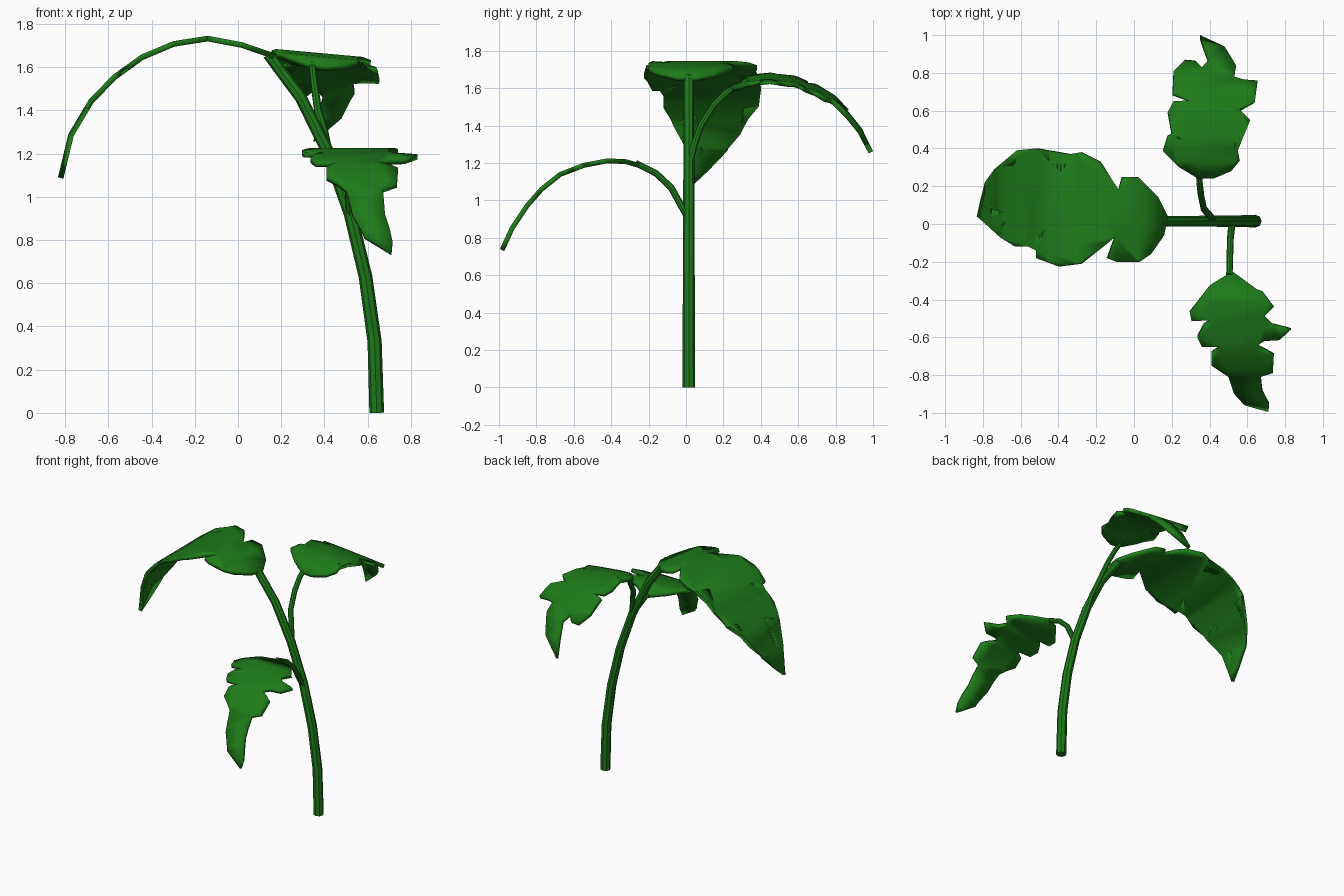
import bpy, bmesh
from mathutils import Vector

green = bpy.data.materials.new("leaf_green")
green.diffuse_color = (0.013, 0.2, 0.01, 1)


def finish(ob):
    ob.data.materials.clear()
    ob.data.materials.append(green)
    bpy.ops.object.select_all(action='DESELECT')
    ob.select_set(True)
    bpy.context.view_layer.objects.active = ob
    if ob.type == 'CURVE':
        bpy.ops.object.convert(target='MESH')
    bpy.ops.object.shade_smooth_by_angle(angle=0.6)


def stalk(name, pts, r0, r1):
    """Tapered round stalk along a path."""
    cu = bpy.data.curves.new(name, 'CURVE')
    cu.dimensions = '3D'
    cu.bevel_depth = 1
    cu.bevel_resolution = 2
    cu.use_fill_caps = True
    sp = cu.splines.new('POLY')
    sp.points.add(len(pts) - 1)
    for i, p in enumerate(pts):
        sp.points[i].co = (*p, 1)
        sp.points[i].radius = r0 + (r1 - r0) * i / (len(pts) - 1)
    ob = bpy.data.objects.new(name, cu)
    bpy.context.collection.objects.link(ob)
    finish(ob)


def leaf(name, outline, axis, bend, tilt=0.0, mid=0.0, thick=0.026):
    """Flat lobed outline (x, y) drooped over a bend profile (position on axis, z)."""
    bend = sorted(bend)
    bm = bmesh.new()
    bm.faces.new([bm.verts.new((x, y, 0)) for x, y in outline])
    bmesh.ops.triangulate(bm, faces=bm.faces[:])
    n = Vector((1, 0, 0)) if axis == 0 else Vector((0, 1, 0))
    for u, _ in bend[1:-1]:                      # crease lines across the leaf
        bmesh.ops.bisect_plane(bm, geom=bm.verts[:] + bm.edges[:] + bm.faces[:],
                               plane_co=n * u, plane_no=n, dist=1e-5)
    for v in bm.verts:
        u = v.co[axis]
        for (a, za), (b, zb) in zip(bend, bend[1:]):
            if u <= b + 1e-6:
                break
        t = min(max((u - a) / (b - a), 0), 1)
        v.co.z = za + (zb - za) * t + tilt * (v.co[1 - axis] - mid)
    for f in bm.faces:
        f.normal_update()
        if f.normal.z < 0:
            f.normal_flip()
    me = bpy.data.meshes.new(name)
    bm.to_mesh(me)
    ob = bpy.data.objects.new(name, me)
    bpy.context.collection.objects.link(ob)
    finish(ob)
    mod = ob.modifiers.new("thickness", 'SOLIDIFY')
    mod.thickness = thick
    mod.offset = -1


# Main stem and the two side stalks
stalk("stem", [(.642, .015, 0), (.632, .015, .33), (.59, .015, .63), (.52, .015, .92),
               (.42, .015, 1.2), (.29, .015, 1.46), (.14, .015, 1.66)], .034, .027)
stalk("back_stalk", [(.42, .02, 1.2), (.4, .045, 1.3), (.37, .08, 1.4), (.355, .15, 1.51),
                     (.347, .22, 1.58), (.345, .28, 1.615)], .019, .017)
stalk("front_stalk", [(.52, .015, .9), (.515, -.03, .98), (.51, -.08, 1.07),
                      (.508, -.16, 1.145), (.505, -.27, 1.2)], .019, .017)

# Large top leaf, drooping to the left
leaf("top_leaf", [
    (.18, .04), (.13, .14), (.02, .25), (-.06, .25), (-.08, .18), (-.18, .33), (-.28, .38),
    (-.34, .37), (-.38, .27), (-.52, .4), (-.62, .39), (-.63, .31), (-.74, .29), (-.79, .22),
    (-.815, .12), (-.833, .04), (-.82, .03), (-.79, .09), (-.67, .055), (-.71, -.07),
    (-.63, -.12), (-.56, -.12), (-.47, -.03), (-.52, -.14), (-.52, -.18), (-.4, -.225),
    (-.28, -.21), (-.1, -.07), (-.14, -.18), (-.09, -.2), (.03, -.2), (.09, -.16), (.16, -.06)],
    0, [(.18, 1.66), (.02, 1.715), (-.14, 1.745), (-.3, 1.72), (-.45, 1.657), (-.58, 1.563),
        (-.69, 1.45), (-.785, 1.29), (-.833, 1.09)])

# Back leaf
leaf("back_leaf", [
    (.34, .24), (.42, .24), (.515, .28), (.56, .335), (.55, .39), (.52, .41), (.595, .5),
    (.615, .55), (.56, .605), (.54, .6), (.64, .65), (.655, .76), (.585, .765), (.53, .78),
    (.54, .84), (.48, .94), (.35, 1.0), (.37, .94), (.395, .87), (.36, .83), (.325, .865),
    (.27, .87), (.21, .81), (.205, .69), (.3, .655), (.21, .65), (.18, .595), (.2, .48),
    (.25, .45), (.18, .47), (.155, .385), (.24, .3)],
    1, [(.24, 1.61), (.33, 1.65), (.45, 1.665), (.58, 1.65), (.7, 1.605), (.8, 1.545),
        (.87, 1.475), (.94, 1.385), (1.0, 1.26)], tilt=-.09, mid=.38)

# Front leaf
leaf("front_leaf", [
    (.52, -.25), (.65, -.345), (.68, -.355), (.74, -.44), (.69, -.49), (.73, -.53), (.83, -.56),
    (.77, -.615), (.69, -.62), (.65, -.645), (.74, -.7), (.735, -.79), (.67, -.81), (.68, -.9),
    (.715, -.97), (.71, -.995), (.585, -.96), (.53, -.9), (.5, -.81), (.41, -.75), (.41, -.69),
    (.46, -.65), (.36, -.65), (.335, -.6), (.37, -.53), (.4, -.51), (.305, -.515),
    (.295, -.465), (.4, -.325)],
    1, [(-.25, 1.2), (-.32, 1.22), (-.42, 1.225), (-.55, 1.2), (-.68, 1.15), (-.78, 1.07),
        (-.86, .98), (-.94, .86), (-.995, .74)])
